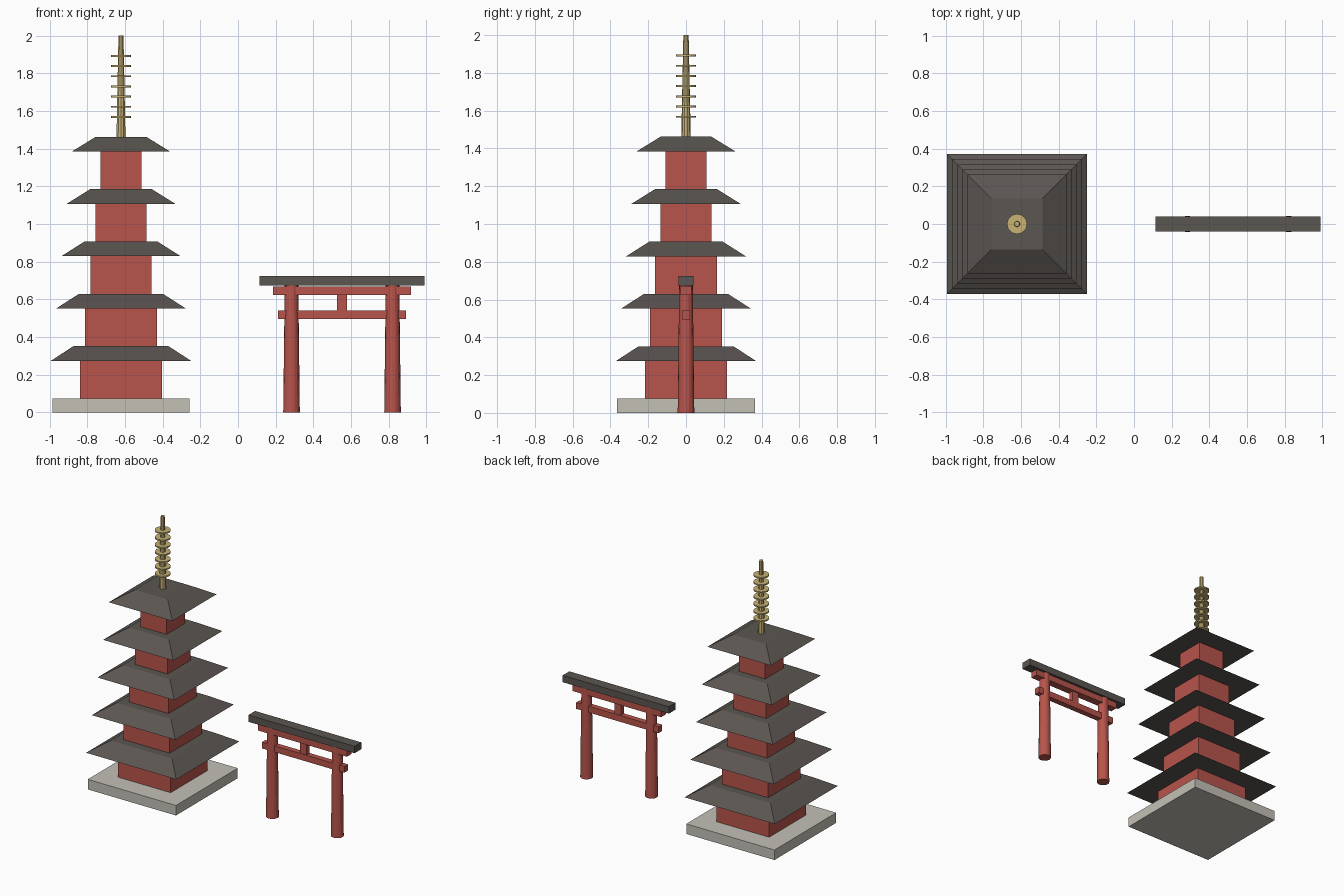
import bpy, math

if "Cube" in bpy.data.objects:
    bpy.data.objects.remove(bpy.data.objects["Cube"])

def material(name, rgb):
    m = bpy.data.materials.new(name)
    m.diffuse_color = (*rgb, 1)
    m.use_nodes = True
    m.node_tree.nodes["Principled BSDF"].inputs["Base Color"].default_value = m.diffuse_color
    return m

RED = material("red paint", (0.48, 0.09, 0.072))
TILE = material("dark roof tile", (0.105, 0.092, 0.083))
STONE = material("pale stone", (0.55, 0.53, 0.47))
GOLD = material("dull gold", (0.58, 0.45, 0.18))

def finish(name, mat):
    ob = bpy.context.object
    ob.name = name
    ob.data.materials.append(mat)
    return ob

def box(name, mat, x, z0, z1, half_x, half_y):
    bpy.ops.mesh.primitive_cube_add(size=2, location=(x, 0, (z0 + z1) / 2))
    ob = finish(name, mat)
    ob.scale = (half_x, half_y, (z1 - z0) / 2)
    bpy.ops.object.transform_apply(location=False, rotation=False, scale=True)
    return ob

def cone(name, mat, x, z0, z1, r0, r1, sides, turn=0.0):
    bpy.ops.mesh.primitive_cone_add(vertices=sides, radius1=r0, radius2=r1, depth=z1 - z0,
                                    location=(x, 0, (z0 + z1) / 2), rotation=(0, 0, turn))
    return finish(name, mat)

# Pagoda: stone base, then five shrinking storeys with flared roofs
PX = -0.621
box("stone_base", STONE, PX, 0, 0.075, 0.364, 0.364)
floor = 0.075
for i in range(5):
    eave = 0.274 + 0.2775 * i
    top = eave + 0.078
    box(f"storey_{i + 1}", RED, PX, floor, eave, 0.218 - 0.0275 * i, 0.218 - 0.0275 * i)
    r0, r1 = 0.372 - 0.0276 * i, 0.252 - 0.0292 * i
    cone(f"roof_{i + 1}", TILE, PX, eave, top, r0 * math.sqrt(2), r1 * math.sqrt(2), 4, math.pi / 4)
    floor = top

# Spire with seven rings
cone("spire_pole", GOLD, PX, floor, 2.0, 0.025, 0.014, 10)
for i in range(7):
    z = 1.568 + 0.054 * i
    cone(f"spire_ring_{i + 1}", GOLD, PX, z - 0.005, z + 0.005, 0.054, 0.054, 12)

# Gate: tapered posts, tie beams, short strut and dark cap beam
GX = 0.552
for side, s in (("left", -1), ("right", 1)):
    post = cone(f"gate_post_{side}", RED, GX + s * 0.268, 0, 0.675, 0.044, 0.036, 16)
    bpy.ops.object.shade_smooth_by_angle(angle=math.radians(15))
box("lower_beam", RED, GX, 0.495, 0.542, 0.34, 0.021)
box("upper_beam", RED, GX, 0.624, 0.669, 0.366, 0.028)
box("gate_strut", RED, GX, 0.542, 0.624, 0.0265, 0.018)
box("gate_cap", TILE, GX, 0.674, 0.725, 0.438, 0.039)
